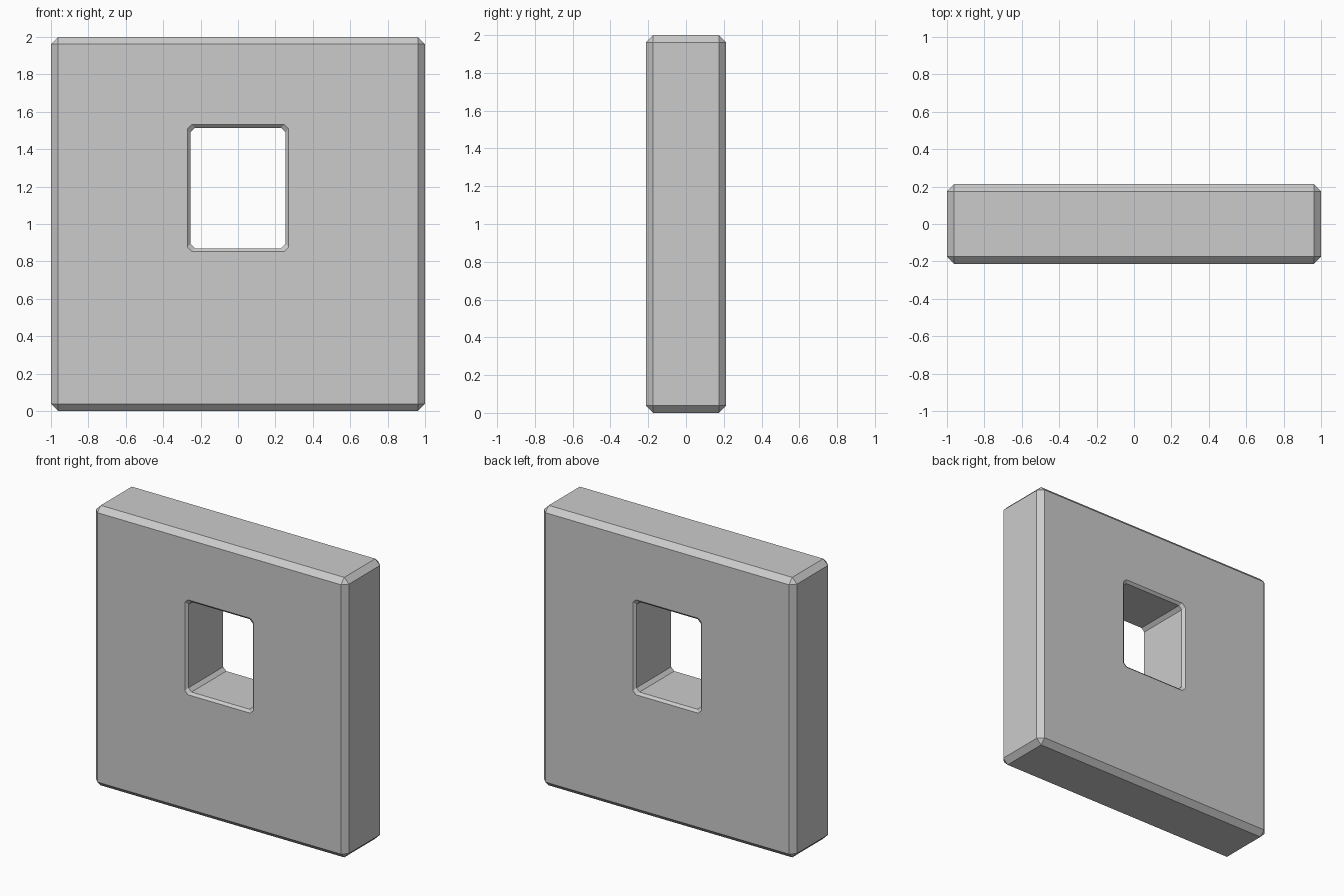
import bpy, bmesh

if "Cube" in bpy.data.objects:
    bpy.data.objects.remove(bpy.data.objects["Cube"])

DEPTH = 0.213      # half thickness
CHAMFER = 0.038
RIM = 0.017        # chamfer around the window

def make_object(name, bm):
    bmesh.ops.recalc_face_normals(bm, faces=bm.faces[:])
    mesh = bpy.data.meshes.new(name)
    bm.to_mesh(mesh)
    bm.free()
    obj = bpy.data.objects.new(name, mesh)
    bpy.context.collection.objects.link(obj)
    return obj

# Wall slab with every edge chamfered
bm = bmesh.new()
bmesh.ops.create_cube(bm, size=2)
bmesh.ops.scale(bm, vec=(1, DEPTH, 1), verts=bm.verts[:])
bmesh.ops.translate(bm, vec=(0, 0, 1), verts=bm.verts[:])
bmesh.ops.bevel(bm, geom=bm.edges[:], offset=CHAMFER, segments=1,
                profile=0.5, affect='EDGES')
wall = make_object("window_wall", bm)

# Window cutter: corner-cut rectangle, flared at both faces for the rim
def window_ring(bm, y, grow):
    hx, hz, cut, cz = 0.254 + grow, 0.322 + grow, 0.024, 1.192
    pts = [(hx, hz - cut), (hx - cut, hz), (cut - hx, hz), (-hx, hz - cut),
           (-hx, cut - hz), (cut - hx, -hz), (hx - cut, -hz), (hx, cut - hz)]
    return [bm.verts.new((x, y, cz + z)) for x, z in pts]

bm = bmesh.new()
over = 0.05
rings = [window_ring(bm, y, g) for y, g in (
    (-DEPTH - over, RIM + over), (-DEPTH + RIM, 0),
    (DEPTH - RIM, 0), (DEPTH + over, RIM + over))]
for a, b in zip(rings, rings[1:]):
    for i in range(8):
        j = (i + 1) % 8
        bm.faces.new((a[i], a[j], b[j], b[i]))
bm.faces.new(rings[0])
bm.faces.new(rings[-1])
cutter = make_object("window_cutter", bm)
cutter.hide_render = True

# Cut the window through the wall
mod = wall.modifiers.new("window", 'BOOLEAN')
mod.operation = 'DIFFERENCE'
mod.solver = 'EXACT'
mod.object = cutter
bpy.context.view_layer.objects.active = wall
bpy.ops.object.modifier_apply(modifier=mod.name)
bpy.data.objects.remove(cutter)
